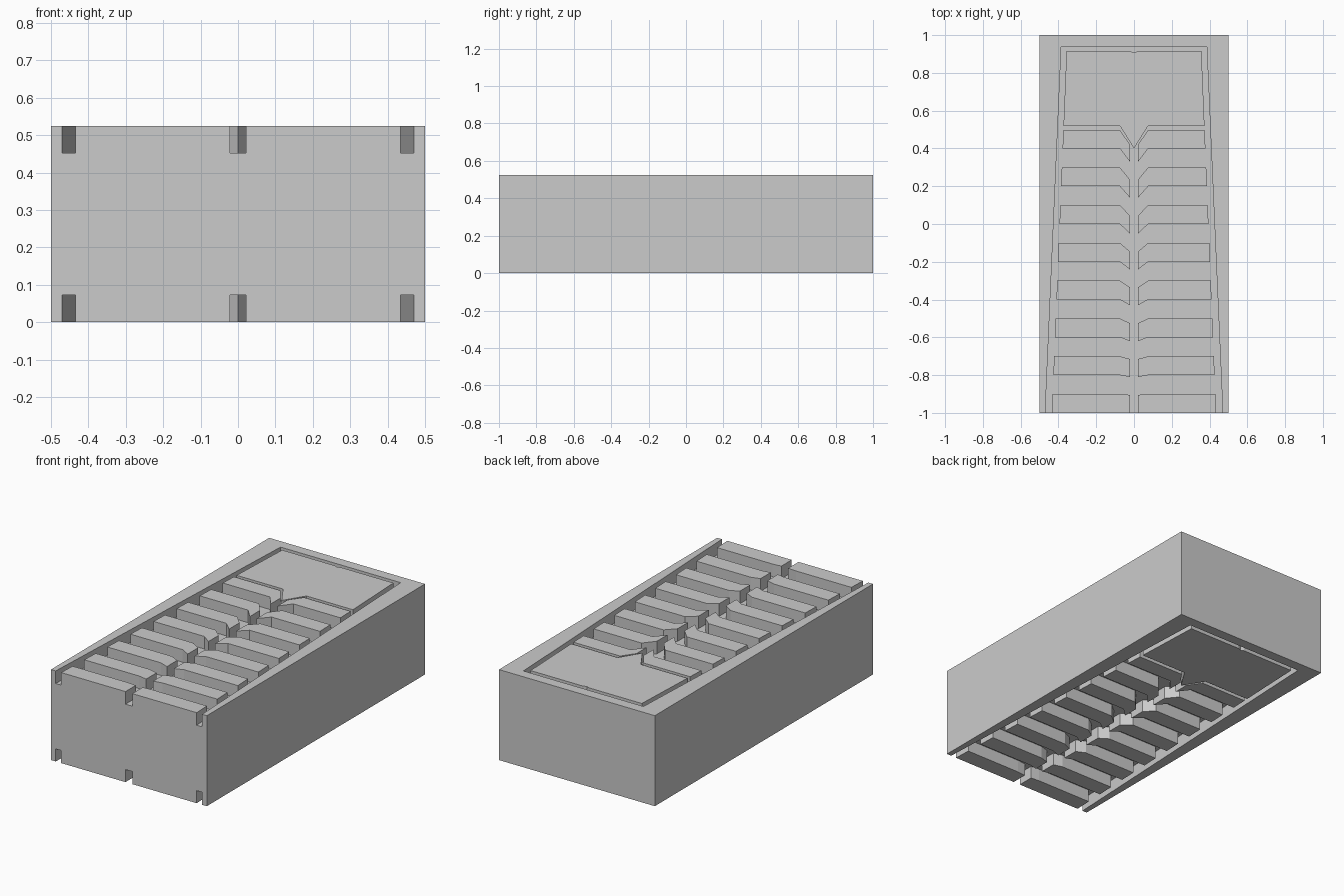
import bpy, bmesh

if "Cube" in bpy.data.objects:
    bpy.data.objects.remove(bpy.data.objects["Cube"])

H, DEPTH = 0.525, 0.073


def prisms(name, outlines, z0, z1):
    """One object holding a closed prism for each outline."""
    bm = bmesh.new()
    for pts in outlines:
        base = bm.faces.new([bm.verts.new((x, y, z0)) for x, y in pts])
        ext = bmesh.ops.extrude_face_region(bm, geom=[base])
        moved = [g for g in ext["geom"] if isinstance(g, bmesh.types.BMVert)]
        bmesh.ops.translate(bm, verts=moved, vec=(0, 0, z1 - z0))
    bmesh.ops.recalc_face_normals(bm, faces=bm.faces)
    me = bpy.data.meshes.new(name)
    bm.to_mesh(me)
    bm.free()
    ob = bpy.data.objects.new(name, me)
    bpy.context.collection.objects.link(ob)
    return ob


def subtract(target, cutter):
    mod = target.modifiers.new("cut", 'BOOLEAN')
    mod.operation = 'DIFFERENCE'
    mod.solver = 'EXACT'
    mod.object = cutter
    bpy.context.view_layer.objects.active = target
    bpy.ops.object.modifier_apply(modifier=mod.name)
    bpy.data.objects.remove(cutter, do_unlink=True)


def wall_x(y):      # outer side of the border groove
    return 0.47 - 0.0438 * (y + 1)


def rib_x(y):       # inner side of the border groove
    return 0.435 - 0.0407 * (y + 1)


def mirrored(half):
    """Close a right-hand outline across x = 0."""
    return half + [(-x, y) for x, y in reversed(half) if x > 0]


# Tapered recess, running out through the front
trough = mirrored([(wall_x(-1.2), -1.2), (wall_x(0.94), 0.94)])

# Head panel with a V point and a tiny notch in its far edge
panel = mirrored([(0, 0.40), (0.075, 0.52), (rib_x(0.52), 0.52),
                  (rib_x(0.915), 0.915), (0.02, 0.915)])
panel.insert(5, (0, 0.907))

# Eight pairs of ribs whose inner ends bend more towards the head
islands = [panel]
for i in range(8):
    top = 0.497 - 0.2 * i if i == 0 else 0.5 - 0.2 * i
    low = 0.4 - 0.2 * i if i < 7 else -1.1
    bend = lambda y: y - max(0, 0.05 * (y + 1))
    rib = [(rib_x(low), low), (rib_x(top), top), (0.075, top),
           (0.022, bend(top)), (0.022, bend(low)), (0.075, low)]
    islands += [rib, [(-x, y) for x, y in rib]]

# Solid block, grooved alike above and below
block = prisms("grooved_block", [[(-0.5, -1), (0.5, -1), (0.5, 1), (-0.5, 1)]], 0, H)
for z0, z1 in ((H - DEPTH, H + 0.1), (-0.1, DEPTH)):
    groove = prisms("groove_cutter", [trough], z0, z1)
    keep = prisms("rib_and_panel_helper", islands, z0 - 0.05, z1 + 0.05)
    subtract(groove, keep)
    groove.hide_render = True
    subtract(block, groove)
